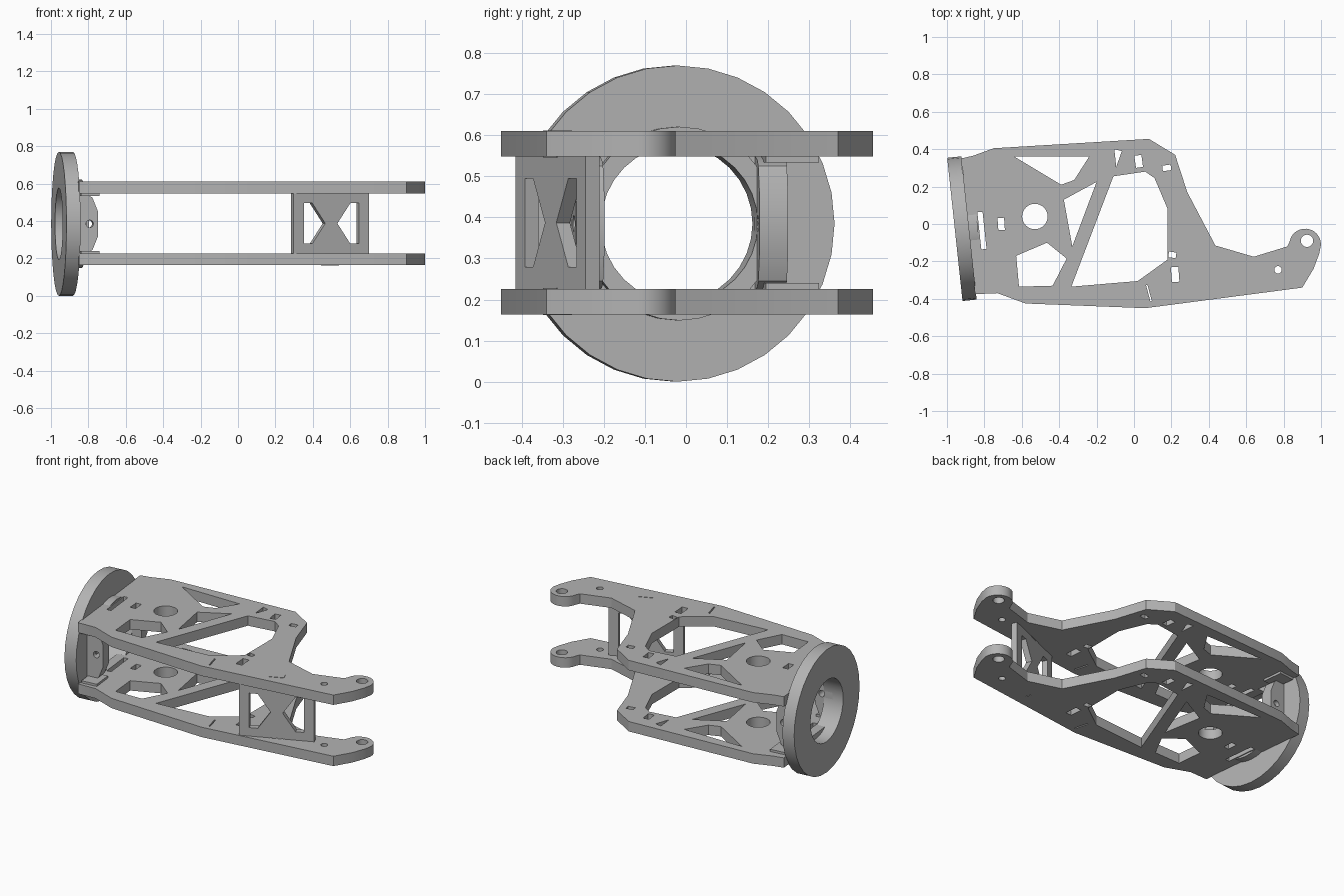
import bpy
import bmesh
import math
from mathutils import Matrix, Vector

cube = bpy.data.objects.get("Cube")
if cube:
    bpy.data.objects.remove(cube, do_unlink=True)

GREY = (0.45, 0.45, 0.45, 1.0)
grey = bpy.data.materials.new("plain grey")
grey.use_nodes = True
grey.diffuse_color = GREY
grey.node_tree.nodes["Principled BSDF"].inputs["Base Color"].default_value = GREY


def arc(x, y, r, start=0, end=360, steps=32):
    """Points on an arc; a full circle leaves out the repeated end point."""
    count = steps if abs(end - start) == 360 else steps + 1
    angles = [math.radians(start + (end - start) * i / steps) for i in range(count)]
    return [(x + r * math.cos(a), y + r * math.sin(a)) for a in angles]


def slot(x, y, w, h, turn=0):
    c, s = math.cos(math.radians(turn)), math.sin(math.radians(turn))
    corners = [(-w / 2, -h / 2), (w / 2, -h / 2), (w / 2, h / 2), (-w / 2, h / 2)]
    return [(x + u * c - v * s, y + u * s + v * c) for u, v in corners]


def frame(origin, u, v):
    """Matrix whose local x and y run along u and v."""
    u, v = Vector(u), Vector(v)
    m = Matrix((u, v, u.cross(v))).transposed().to_4x4()
    m.translation = origin
    return m


def prism(name, loops, depth, matrix):
    """Extrude an outline (first loop) with holes (other loops)."""
    curve = bpy.data.curves.new(name, "CURVE")
    curve.dimensions = "2D"
    curve.fill_mode = "BOTH"
    curve.extrude = depth / 2
    for loop in loops:
        spline = curve.splines.new("POLY")
        spline.points.add(len(loop) - 1)
        for p, (x, y) in zip(spline.points, loop):
            p.co = (x, y, 0, 1)
        spline.use_cyclic_u = True
    temp = bpy.data.objects.new(name + " temp", curve)
    bpy.context.collection.objects.link(temp)
    deps = bpy.context.evaluated_depsgraph_get()
    mesh = bpy.data.meshes.new_from_object(temp.evaluated_get(deps))
    bpy.data.objects.remove(temp, do_unlink=True)
    bpy.data.curves.remove(curve)

    bm = bmesh.new()
    bm.from_mesh(mesh)
    bmesh.ops.remove_doubles(bm, verts=bm.verts, dist=0.0005)
    bmesh.ops.recalc_face_normals(bm, faces=bm.faces)
    bm.transform(matrix)
    bm.to_mesh(mesh)
    bm.free()
    mesh.materials.clear()
    mesh.materials.append(grey)
    obj = bpy.data.objects.new(name, mesh)
    bpy.context.collection.objects.link(obj)
    bpy.ops.object.select_all(action="DESELECT")
    obj.select_set(True)
    bpy.context.view_layer.objects.active = obj
    bpy.ops.object.shade_smooth_by_angle(angle=math.radians(25))
    return obj


MID = 0.387      # height of the centre plane
TILT = 6.1       # turn of the ring about z

# Side plates: one outline with cut-outs, used twice
outline = [(-0.925, 0.35), (-0.86, 0.365), (-0.75, 0.405), (0.08, 0.455), (0.22, 0.37),
           (0.285, 0.17), (0.435, -0.115), (0.64, -0.175), (0.82, -0.12)]
outline += arc(0.915, -0.11, 0.085, 170, 0, 12)
outline += [(0.99, -0.16), (0.96, -0.24), (0.90, -0.34), (0.06, -0.45), (-0.58, -0.425),
            (-0.73, -0.37), (-0.85, -0.375)]
cutouts = [
    arc(-0.53, 0.04, 0.068),
    arc(0.925, -0.09, 0.033, steps=20),
    arc(0.77, -0.245, 0.02, steps=16),
    [(-0.64, 0.36), (-0.24, 0.36), (-0.32, 0.235), (-0.39, 0.21)],
    [(-0.2, 0.225), (-0.375, 0.13), (-0.33, -0.12)],
    [(-0.465, -0.10), (-0.36, -0.185), (-0.435, -0.33), (-0.615, -0.335), (-0.63, -0.17)],
    [(-0.11, 0.255), (0.06, 0.28), (0.11, 0.245), (0.18, 0.08), (0.18, -0.19),
     (0.02, -0.305), (-0.335, -0.335)],
    [(-0.105, 0.40), (-0.065, 0.39), (-0.095, 0.305)],
    slot(-0.71, 0, 0.035, 0.065, 4),
    slot(0.025, 0.335, 0.038, 0.065, 8),
    slot(0.175, 0.30, 0.045, 0.03, 8),
    slot(0.205, -0.165, 0.04, 0.03, -8),
    slot(0.22, -0.27, 0.04, 0.08, 4),
    slot(0.08, -0.37, 0.008, 0.09, 15),
    slot(-0.813, -0.035, 0.028, 0.2, TILT),
]
for name, side in (("upper_plate", 1), ("lower_plate", -1)):
    prism(name, [outline] + cutouts, 0.062, Matrix.Translation((0, 0, MID + side * 0.192)))

# Tilted end ring and its collar
t = math.radians(TILT)
axis = Vector((math.cos(t), math.sin(t), 0))
across = Vector((-math.sin(t), math.cos(t), 0))
up = Vector((0, 0, 1))
centre = Vector((-0.92, -0.025, 0.385))
prism("end_ring", [arc(0, 0, 0.385), arc(0, 0, 0.192)], 0.076, frame(centre, across, up))
prism("ring_collar", [arc(0, 0, 0.236), arc(0, 0, 0.192)], 0.05,
      frame(centre + axis * 0.06, across, up))

# Chamfered lugs with a bolt hole on both sides of the bore
lug = [(0.03, -0.165), (0.09, -0.155), (0.115, -0.14), (0.145, -0.065),
       (0.145, 0.065), (0.115, 0.14), (0.09, 0.155), (0.03, 0.165)]
for name, side in (("back_lug", 1), ("front_lug", -1)):
    prism(name, [lug, arc(0.1, 0, 0.02, steps=16)], 0.07,
          frame(centre + across * side * 0.225, axis, up))

# Small mounting pads inside the plates next to the ring
for row, level in (("upper", 1), ("lower", -1)):
    for end, side in (("back", 1), ("front", -1)):
        spot = centre + axis * 0.095 + across * side * 0.27
        spot.z = MID + level * 0.156
        prism(row + "_" + end + "_pad", [slot(0, 0, 0.1, 0.13)], 0.018,
              frame(spot, axis, across))

# Slanted brace between the plates, with two pointed windows
slant = math.radians(23)
along = Vector((math.cos(slant), math.sin(slant), 0))
brace_centre = Vector((0.492, -0.313, MID))
window = [(0.16, -0.108), (0.11, -0.108), (0.035, 0), (0.11, 0.108), (0.16, 0.108)]
mirrored = [(-x, y) for x, y in window]
prism("brace", [slot(0, 0, 0.437, 0.33), window, mirrored], 0.036,
      frame(brace_centre, along, up))

# Brace tabs that show flush on the outside of the plates
for name, level in (("upper_tab", 1), ("lower_tab", -1)):
    spot = brace_centre + up * level * 0.192
    prism(name, [slot(0, 0, 0.085, 0.04)], 0.066, frame(spot, along, up.cross(along)))
